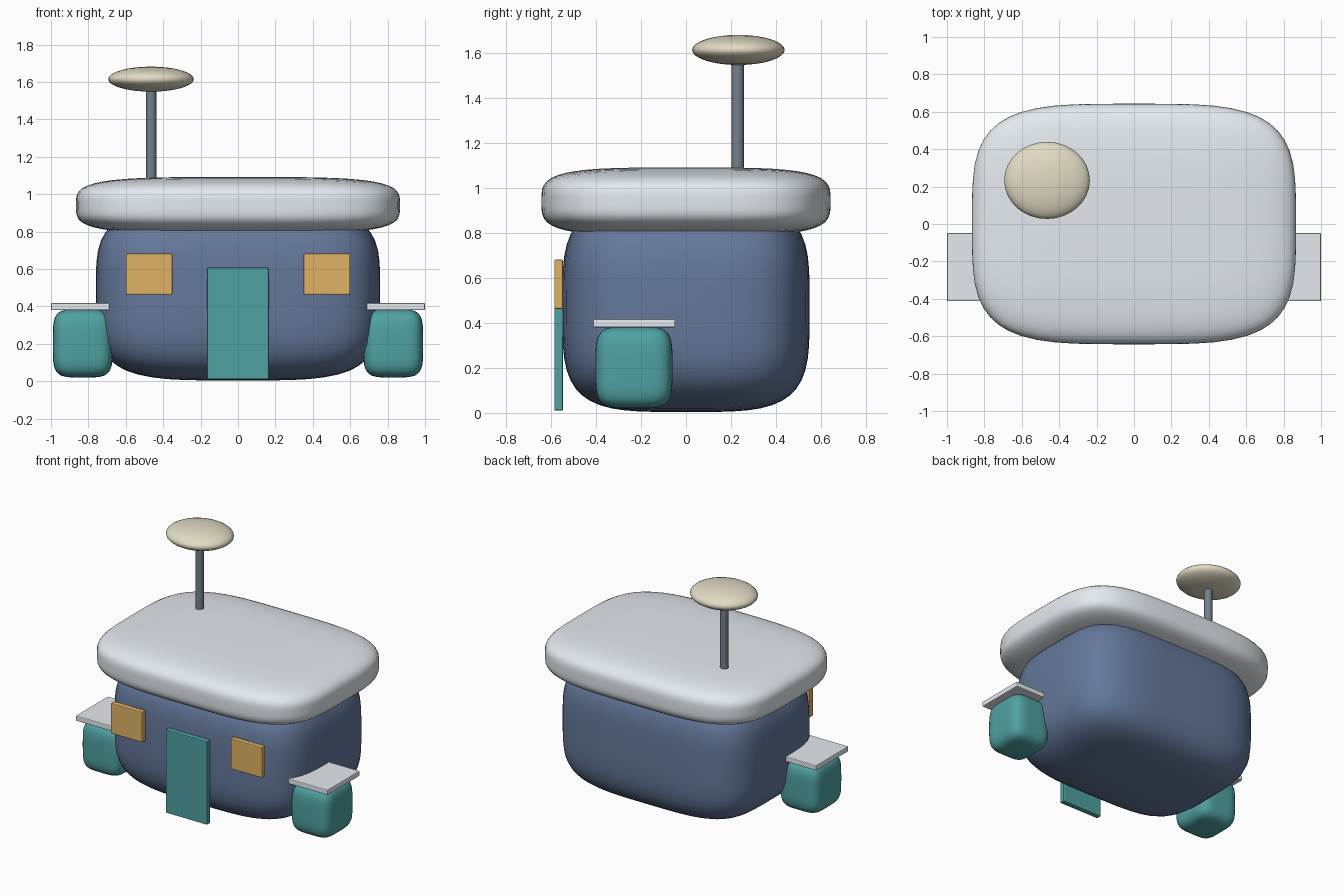
import bpy, bmesh
from mathutils import Vector

if "Cube" in bpy.data.objects:
    bpy.data.objects.remove(bpy.data.objects["Cube"])


def material(name, rgb):
    m = bpy.data.materials.new(name)
    m.diffuse_color = (*rgb, 1)
    m.use_nodes = True
    m.node_tree.nodes["Principled BSDF"].inputs["Base Color"].default_value = m.diffuse_color
    return m


BLUE = material("wall_blue", (0.13, 0.19, 0.33))
WHITE = material("roof_white", (0.78, 0.82, 0.86))
TEAL = material("teal", (0.08, 0.36, 0.36))
AMBER = material("amber", (0.75, 0.45, 0.13))
STEEL = material("steel", (0.17, 0.22, 0.26))
CREAM = material("cream", (0.76, 0.71, 0.55))


def add(name, bm, mat, loc, bevel=0):
    mesh = bpy.data.meshes.new(name)
    bm.to_mesh(mesh)
    bm.free()
    ob = bpy.data.objects.new(name, mesh)
    bpy.context.collection.objects.link(ob)
    ob.location = loc
    mesh.materials.append(mat)
    if bevel:
        b = ob.modifiers.new("soft_edges", "BEVEL")
        b.width, b.segments = bevel, 2
    else:
        mesh.shade_smooth()
    return ob


def pillow(name, lo, hi, mat, n=4.0):
    """Soft rounded block filling the box lo..hi; larger n is boxier."""
    lo, hi = Vector(lo), Vector(hi)
    half = (hi - lo) / 2
    bm = bmesh.new()
    bmesh.ops.create_cube(bm, size=2)
    bmesh.ops.subdivide_edges(bm, edges=bm.edges[:], cuts=15, use_grid_fill=True)
    for v in bm.verts:
        r = sum(abs(c) ** n for c in v.co) ** (1 / n)
        v.co = Vector([c / r * h for c, h in zip(v.co, half)])
    return add(name, bm, mat, (lo + hi) / 2)


def panel(name, lo, hi, mat):
    """Thin box with slightly eased edges."""
    lo, hi = Vector(lo), Vector(hi)
    bm = bmesh.new()
    bmesh.ops.create_cube(bm, size=1)
    bmesh.ops.scale(bm, vec=hi - lo, verts=bm.verts)
    return add(name, bm, mat, (lo + hi) / 2, 0.006)


# Main building and overhanging roof
pillow("body", (-0.76, -0.55, 0.004), (0.76, 0.55, 0.935), BLUE)
pillow("roof", (-0.866, -0.643, 0.788), (0.866, 0.643, 1.092), WHITE, 3.9)

# Door
panel("door", (-0.165, -0.586, 0.01), (0.165, -0.547, 0.608), TEAL)

# Windows, side pods and their shelf tops, one set per side
for side, s in (("left", -1), ("right", 1)):
    def box(x0, x1):
        return sorted((s * x0, s * x1))
    a, b = box(0.35, 0.60)
    panel(side + "_window", (a, -0.586, 0.463), (b, -0.547, 0.682), AMBER)
    a, b = box(0.67, 0.99)
    pillow(side + "_pod", (a, -0.403, 0.02), (b, -0.06, 0.385), TEAL, 4.5)
    a, b = box(0.67, 1.0)
    panel(side + "_pod_shelf", (a, -0.413, 0.38), (b, -0.048, 0.418), WHITE)

# Mast
bm = bmesh.new()
bmesh.ops.create_cone(bm, cap_ends=True, segments=24, radius1=0.028, radius2=0.028, depth=0.56)
mast = add("mast", bm, STEEL, (-0.465, 0.23, 1.33))
bpy.context.view_layer.objects.active = mast
mast.select_set(True)
bpy.ops.object.shade_smooth_by_angle()

# Flattened dish on top of the mast
bm = bmesh.new()
bmesh.ops.create_uvsphere(bm, u_segments=32, v_segments=16, radius=1)
bmesh.ops.scale(bm, vec=(0.229, 0.206, 0.067), verts=bm.verts)
add("dish", bm, CREAM, (-0.465, 0.233, 1.615))
